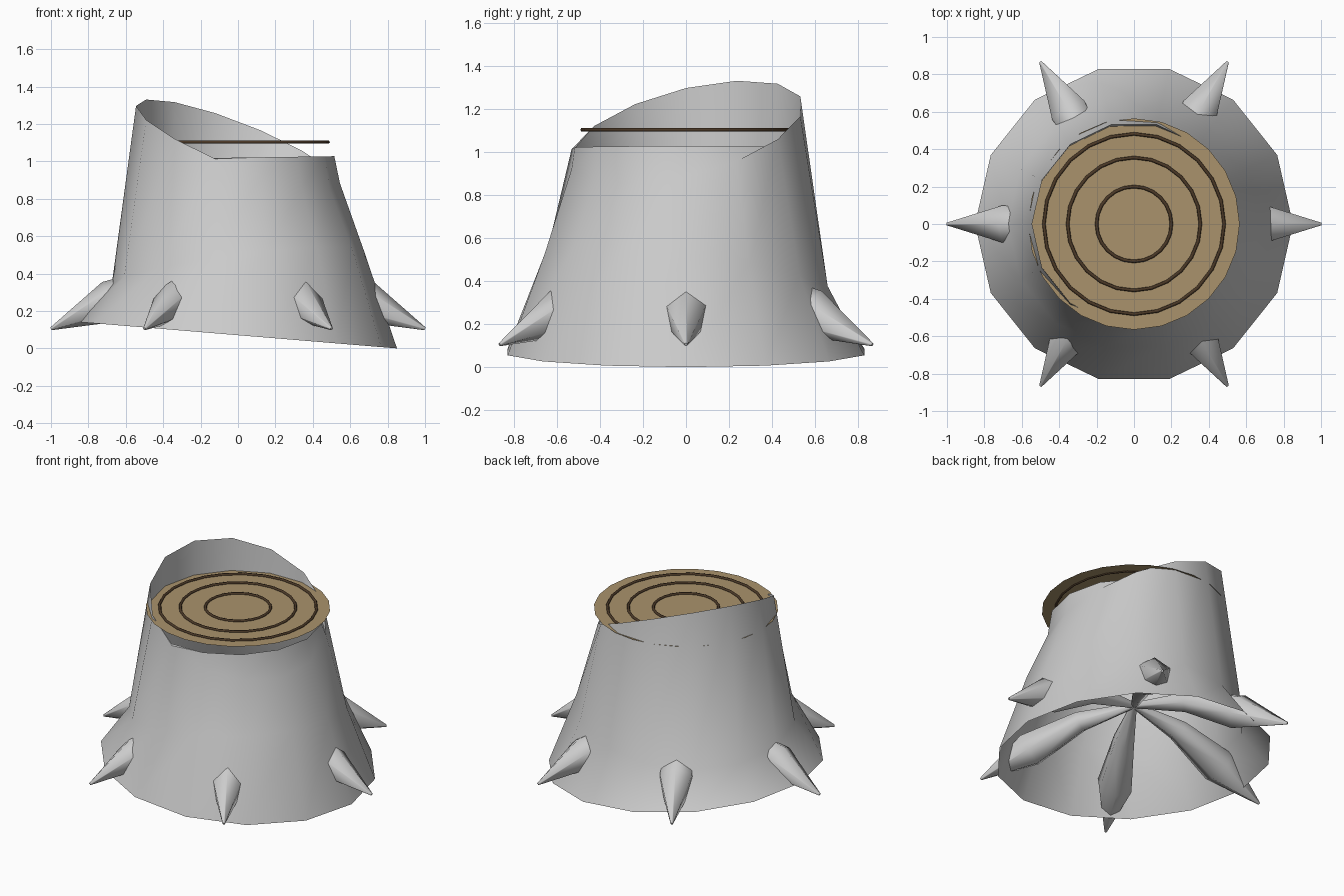
import bpy, bmesh
from math import sin, cos, pi, radians

if "Cube" in bpy.data.objects:
    bpy.data.objects.remove(bpy.data.objects["Cube"])


def finish(bm, name, color=None, smooth=None):
    mesh = bpy.data.meshes.new(name)
    bm.to_mesh(mesh)
    bm.free()
    obj = bpy.data.objects.new(name, mesh)
    bpy.context.collection.objects.link(obj)
    if color:
        mat = bpy.data.materials.new(name + "_color")
        mat.diffuse_color = color
        mat.use_nodes = True
        mat.node_tree.nodes["Principled BSDF"].inputs["Base Color"].default_value = mat.diffuse_color
        mesh.materials.append(mat)
    if smooth:
        bpy.ops.object.select_all(action='DESELECT')
        obj.select_set(True)
        bpy.context.view_layer.objects.active = obj
        bpy.ops.object.shade_smooth_by_angle(angle=radians(smooth))
    return obj


def loft(bm, rows):
    """Join rings of points into a triangulated open tube."""
    rings = [[bm.verts.new(p) for p in row] for row in rows]
    n = len(rings[0])
    for a, b in zip(rings, rings[1:]):
        for k in range(n):
            j = (k + 1) % n
            bm.faces.new((a[k], a[j], b[j]))
            bm.faces.new((a[k], b[j], b[k]))
    return rings


# Trunk: flared open shell with tilted rings; the last ring is the inner lip
def tilted_ring(r, z, sx, sy, cx=0.0, n=14):
    pts = []
    for k in range(n):
        x, y = r * cos(2 * pi * k / n), r * sin(2 * pi * k / n)
        pts.append((x + cx, y, z + sx * x + sy * y))
    return pts


bm = bmesh.new()
loft(bm, [
    tilted_ring(0.85, 0.071, -0.083, 0.0),
    tilted_ring(0.675, 0.43, 0.13, -0.11),
    tilted_ring(0.545, 1.09, -0.38, 0.23),
    tilted_ring(0.53, 1.02, 0.015, 0.0, -0.015),
])
finish(bm, "trunk", smooth=45)

# Roots: six tapered spikes meeting inside the trunk
ROOT = [(0.0, 0.43, 0.02), (0.35, 0.385, 0.07), (0.68, 0.25, 0.115), (1.0, 0.105, 0.008)]
TILT = [0.1, 0.27, 0.42, 0.45]  # downward slope angle of the path
for i in range(6):
    ang = i * pi / 3
    rows = []
    for (d, z, r), t in zip(ROOT, TILT):
        row = []
        for k in range(6):
            a = k * pi / 3
            up, side = r * cos(a), r * sin(a)
            dist = d + up * sin(t)
            row.append((dist * cos(ang) - side * sin(ang),
                        dist * sin(ang) + side * cos(ang),
                        z + up * cos(t)))
        rows.append(row)
    bm = bmesh.new()
    rings = loft(bm, rows)
    bm.faces.new(rings[0])
    bm.faces.new(rings[-1])
    bmesh.ops.recalc_face_normals(bm, faces=bm.faces)
    finish(bm, f"root_{i + 1}", smooth=65)

# Cut wood face
bm = bmesh.new()
bmesh.ops.create_circle(bm, cap_ends=True, segments=24, radius=0.565)
bmesh.ops.translate(bm, verts=bm.verts, vec=(0, 0, 1.1))
finish(bm, "cut_face", (0.40, 0.29, 0.15, 1))

# Growth rings
for i, radius in enumerate((0.2, 0.355, 0.482)):
    bpy.ops.mesh.primitive_torus_add(major_segments=24, minor_segments=6,
                                     major_radius=radius, minor_radius=0.009,
                                     location=(0, 0, 1.103))
    ring = bpy.context.object
    ring.name = f"growth_ring_{i + 1}"
    mat = bpy.data.materials.new("ring_brown")
    mat.diffuse_color = (0.07, 0.04, 0.02, 1)
    mat.use_nodes = True
    mat.node_tree.nodes["Principled BSDF"].inputs["Base Color"].default_value = mat.diffuse_color
    ring.data.materials.append(mat)
    bpy.ops.object.shade_smooth_by_angle(angle=radians(65))
